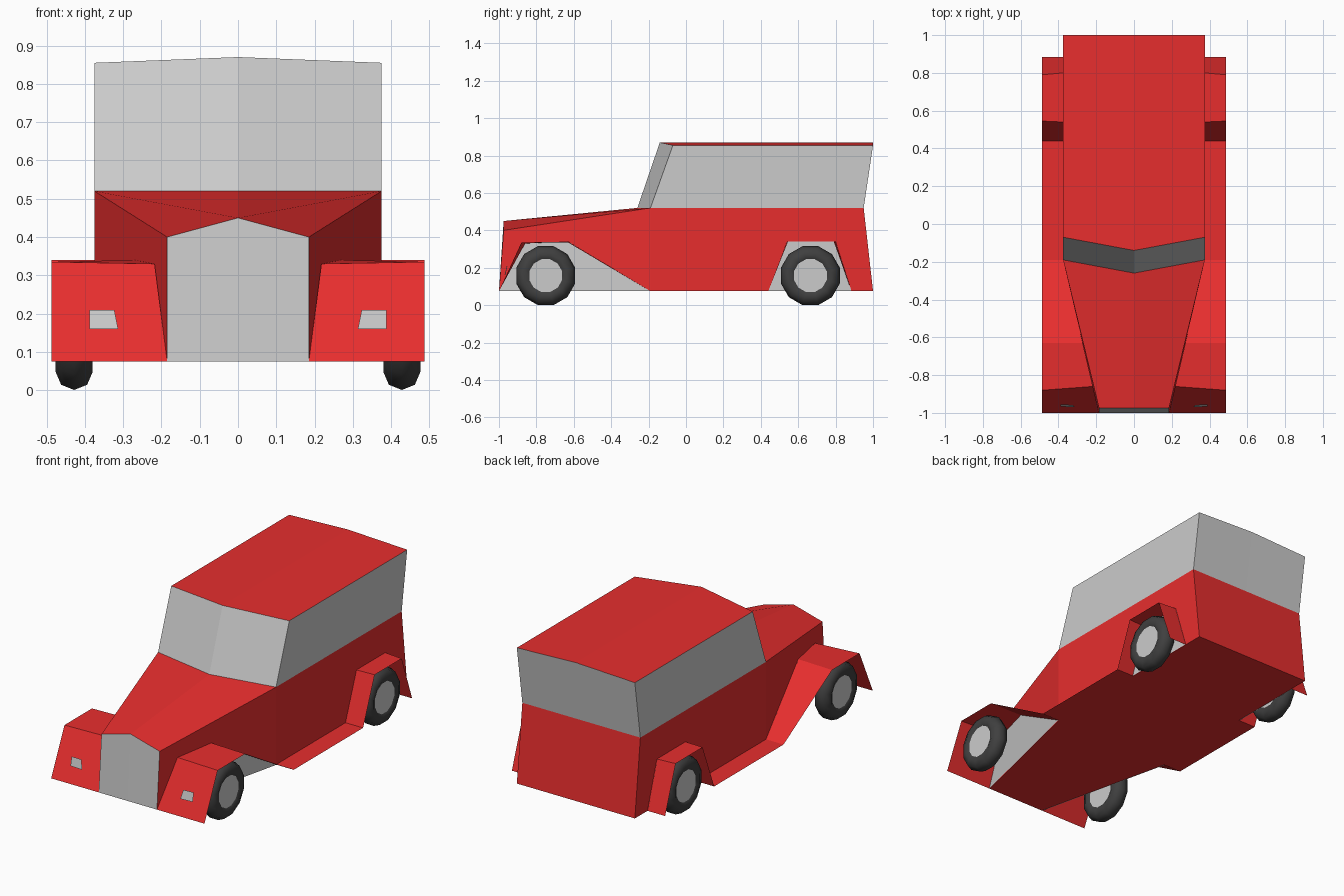
import bpy
from math import radians
from mathutils import Matrix

if "Cube" in bpy.data.objects:
    bpy.data.objects.remove(bpy.data.objects["Cube"])


def material(name, color):
    m = bpy.data.materials.new(name)
    m.diffuse_color = (*color, 1)
    m.use_nodes = True
    m.node_tree.nodes["Principled BSDF"].inputs["Base Color"].default_value = m.diffuse_color
    return m


RED = material("red_paint", (0.8, 0.027, 0.027))
RUBBER = material("rubber", (0.05, 0.05, 0.05))


def panels(name, polygons, mat=None):
    """Right-hand panels, mirrored to the left side."""
    verts, faces = [], []
    for poly in polygons:
        faces.append(range(len(verts), len(verts) + len(poly)))
        verts += poly
    mesh = bpy.data.meshes.new(name)
    mesh.from_pydata(verts, [], [list(f) for f in faces])
    obj = bpy.data.objects.new(name, mesh)
    bpy.context.collection.objects.link(obj)
    weld = obj.modifiers.new("weld", 'WELD')
    weld.merge_threshold = 0.0005
    obj.modifiers.new("mirror", 'MIRROR')
    if mat:
        mesh.materials.append(mat)
    return obj


def loft(a, b):
    return [[a[i], a[i + 1], b[i + 1], b[i]] for i in range(len(a) - 1)]


# Half outlines at each height, from front centre to rear centre
LOW = 0.075
floor = [(0, -1, LOW), (.185, -1, LOW), (.375, -.19, LOW), (.375, 1, LOW), (0, 1, LOW)]
nose = [(0, -.975, .45), (.185, -.975, .40)]
belt = [(0, -.26, .52), (.375, -.19, .52), (.375, .95, .52), (0, .95, .52)]
top = [(0, -.14, .87), (.375, -.07, .855), (.375, 1, .855), (0, 1, .87)]

# Body sides, back, floor and hood
panels("body", loft(floor[1:], nose[1:] + belt[1:])
       + [[floor[0]] + floor[:0:-1]] + loft(nose, belt[:2]), RED)
panels("grille", loft(floor[:2], nose))

# Cabin
panels("window_band", loft(belt, top))
panels("roof", loft(top[:2], top[:1:-1]), RED)


def body_x(y):
    return .375 - .19 * max(0, -.19 - y) / .81


# Fenders joined by the running board
outer = [(-1, LOW), (-.88, .335), (-.63, .335), (-.19, LOW),
         (.44, LOW), (.545, .34), (.79, .34), (.885, LOW)]
inner = [(-1, LOW), (-.86, .33), (-.63, .34), (-.19, LOW),
         (.44, LOW), (.54, .34), (.80, .34), (.885, LOW)]
panels("fender_and_running_board",
       loft([(.487, y, z) for y, z in outer], [(body_x(y), y, z) for y, z in inner]), RED)

# Grey inner walls of the wheel arches
arches = [[inner[0], inner[3], inner[2], inner[1]],
          [inner[4], inner[7], inner[6], inner[5]]]
panels("wheel_arch_wall", [[(body_x(y) + .003, y, z) for y, z in a] for a in arches])

# Headlights
panels("headlight", [[(.313, -.97, .16), (.388, -.966, .16),
                      (.388, -.955, .21), (.323, -.958, .21)]])

# Wheels
turn = Matrix.Rotation(radians(15), 4, 'X') @ Matrix.Rotation(radians(90), 4, 'Y')
for end, y in (("front", -.75), ("rear", .665)):
    for side, x in (("left", -.428), ("right", .428)):
        bpy.ops.mesh.primitive_torus_add(major_segments=12, minor_segments=8,
                                         major_radius=.115, minor_radius=.048)
        tyre = bpy.context.object
        tyre.name = f"{end}_{side}_tyre"
        tyre.data.materials.append(RUBBER)
        bpy.ops.object.shade_smooth()
        bpy.ops.mesh.primitive_cylinder_add(vertices=12, radius=.093, depth=.076)
        hub = bpy.context.object
        hub.name = f"{end}_{side}_hub"
        for part in (tyre, hub):
            part.data.transform(turn)
            part.location = (x, y, .158)
